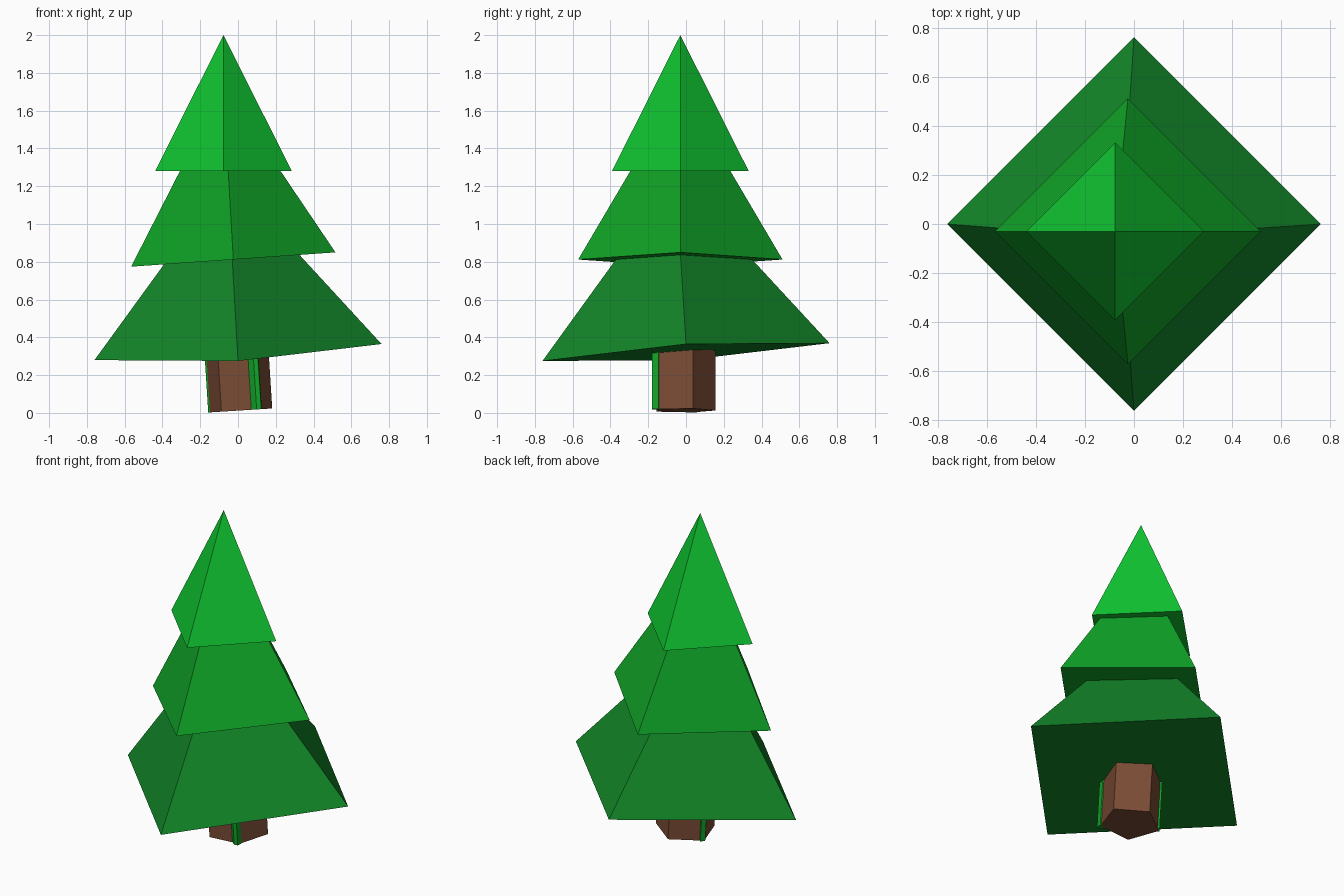
import bpy, math
from mathutils import Matrix

if "Cube" in bpy.data.objects:
    bpy.data.objects.remove(bpy.data.objects["Cube"])


def material(name, rgb):
    m = bpy.data.materials.new(name)
    m.diffuse_color = (*rgb, 1)
    m.use_nodes = True
    m.node_tree.nodes["Principled BSDF"].inputs["Base Color"].default_value = m.diffuse_color
    return m


LIGHT = material("light green", (0.005, 0.56, 0.031))
MID = material("mid green", (0.005, 0.37, 0.02))
DARK = material("dark green", (0.006, 0.24, 0.021))
BROWN = material("bark brown", (0.195, 0.072, 0.035))


def mesh_object(name, verts, faces, mat):
    me = bpy.data.meshes.new(name)
    me.from_pydata(verts, [], faces)
    me.materials.append(mat)
    ob = bpy.data.objects.new(name, me)
    bpy.context.collection.objects.link(ob)
    return ob


def tier(name, centre, r, slope, apex, mat):
    """Four-sided cone with a sloping base and corners on the axes."""
    cx, cy, cz = centre
    verts = [(cx + dx * r, cy + dy * r, cz + r * (dx * slope[0] + dy * slope[1]))
             for dx, dy in ((1, 0), (0, 1), (-1, 0), (0, -1))]
    faces = [(i, (i + 1) % 4, 4) for i in range(4)] + [(3, 2, 1, 0)]
    return mesh_object(name, verts + [apex], faces, mat)


def prism(name, outline, height, mat):
    n = len(outline)
    verts = [(x, y, z) for z in (0, height) for x, y in outline]
    faces = [(i, (i + 1) % n, (i + 1) % n + n, i + n) for i in range(n)]
    faces += [tuple(reversed(range(n))), tuple(range(n, 2 * n))]
    return mesh_object(name, verts, faces, mat)


# Foliage, each layer tilted a little differently
tier("lower_foliage", (0, 0, 0.322), 0.76, (0.056, 0.062), (-0.055, -0.055, 1.25), DARK)
tier("middle_foliage", (-0.025, -0.03, 0.812), 0.541, (0.07, 0), (-0.078, -0.03, 1.73), MID)
tier("top_foliage", (-0.077, -0.03, 1.28), 0.362, (0, 0), (-0.077, -0.03, 2.0), LIGHT)

# Five-sided leaning trunk, flat side to the front
lean = Matrix.Translation((0.015, -0.016, 0.013)) @ Matrix.Rotation(math.radians(-3.6), 4, 'Y')
ring = [math.radians(90 + 72 * i) for i in range(5)]
trunk = prism("trunk", [(0.175 * math.cos(a), 0.172 * math.sin(a)) for a in ring], 0.42, BROWN)
trunk.matrix_world = lean

# Green strip through the trunk, showing at its front right and left edges
strip = prism("green_strip", [(0.084, -0.163), (0.108, -0.163), (0.112, -0.13),
                              (-0.155, 0.075), (-0.173, 0.052)], 0.4, MID)
strip.matrix_world = lean
